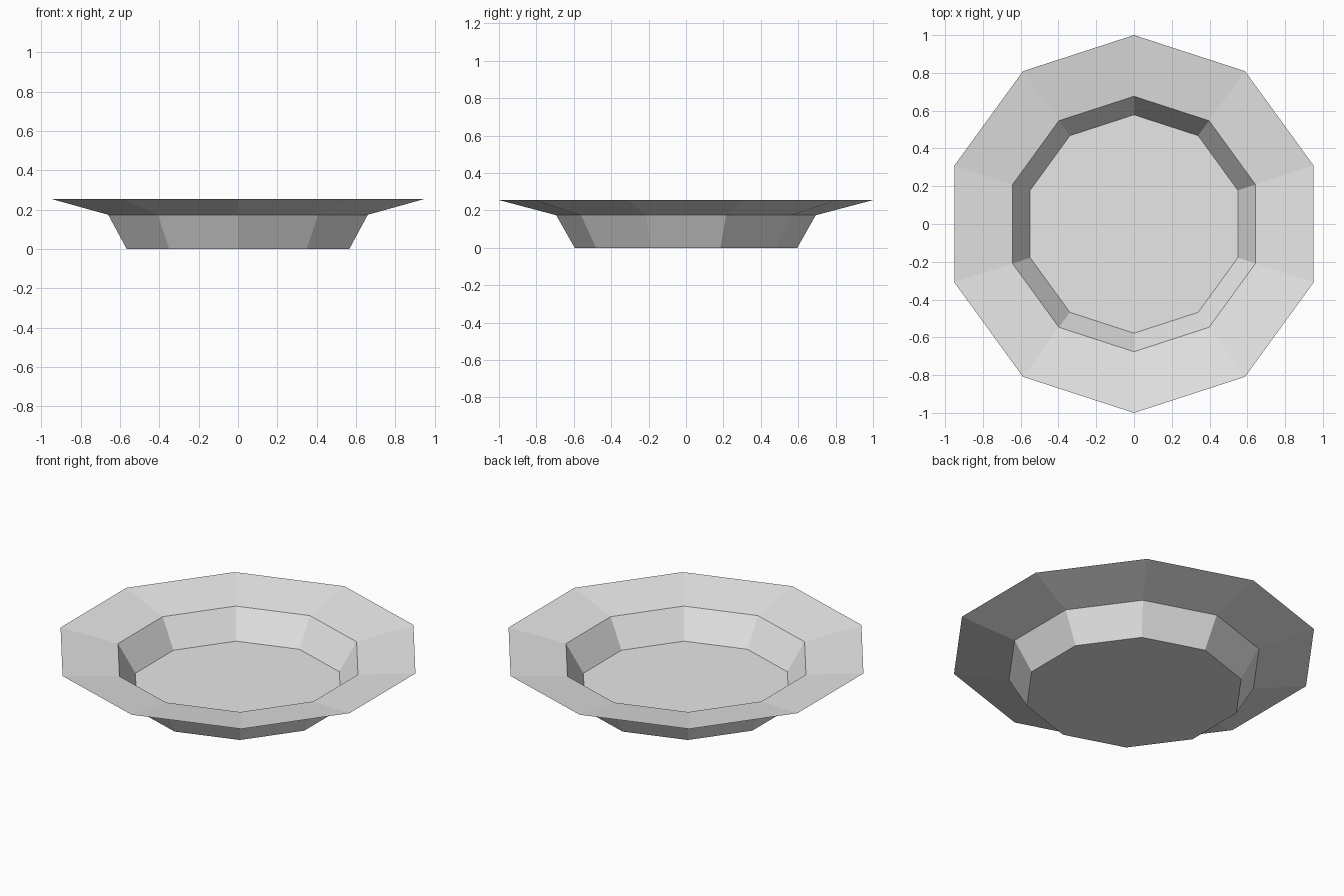
import bpy, bmesh, math

if "Cube" in bpy.data.objects:
    bpy.data.objects.remove(bpy.data.objects["Cube"])

SIDES = 10
# Closed cross-section (radius, height): underside outwards, then inside back to floor
PROFILE = [(0.595, 0.0), (0.694, 0.174), (1.0, 0.255), (0.676, 0.204), (0.578, 0.041)]

# Single flat colour
mat = bpy.data.materials.new("plain_light_grey")
mat.diffuse_color = (0.8, 0.8, 0.8, 1)
mat.use_nodes = True
mat.node_tree.nodes["Principled BSDF"].inputs["Base Color"].default_value = mat.diffuse_color

# Ten-sided dish: stacked rings, capped by base and floor
bm = bmesh.new()
rings = []
for r, z in PROFILE:
    ring = []
    for i in range(SIDES):
        a = math.pi / 2 + i * math.tau / SIDES
        ring.append(bm.verts.new((r * math.cos(a), r * math.sin(a), z)))
    rings.append(ring)
for lo, hi in zip(rings, rings[1:]):
    for i in range(SIDES):
        j = (i + 1) % SIDES
        bm.faces.new((lo[i], lo[j], hi[j], hi[i]))
bm.faces.new(rings[0][::-1])
bm.faces.new(rings[-1])
bmesh.ops.recalc_face_normals(bm, faces=bm.faces)

mesh = bpy.data.meshes.new("dish")
bm.to_mesh(mesh)
bm.free()
mesh.materials.append(mat)
bpy.context.collection.objects.link(bpy.data.objects.new("dish", mesh))
